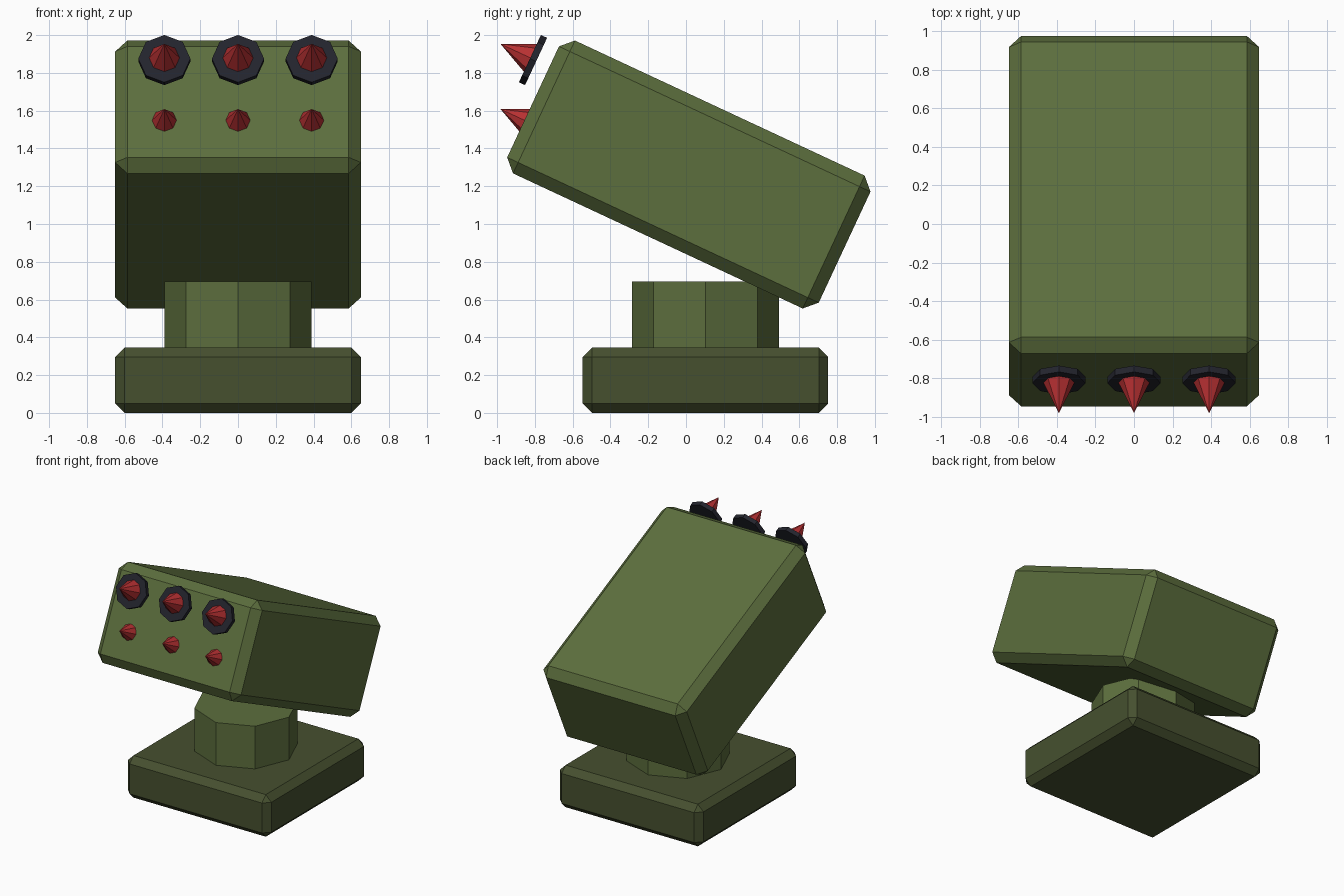
import bpy
import bmesh
from math import radians
from mathutils import Vector

if "Cube" in bpy.data.objects:
    bpy.data.objects.remove(bpy.data.objects["Cube"])

TILT = radians(25)                      # the launcher box leans nose up
AIM = radians(90) - TILT                # turns +z to the firing direction
FORWARD = Vector((0, -0.906, 0.423))


def material(name, rgb):
    """Flat material from 8-bit sRGB values."""
    linear = [((c / 255 + 0.055) / 1.055) ** 2.4 for c in rgb] + [1]
    mat = bpy.data.materials.new(name)
    mat.use_nodes = True
    mat.diffuse_color = linear
    bsdf = next(n for n in mat.node_tree.nodes if n.type == 'BSDF_PRINCIPLED')
    bsdf.inputs["Base Color"].default_value = linear
    return mat


def add_object(name, bm, mat, location, tilt):
    mesh = bpy.data.meshes.new(name)
    bm.to_mesh(mesh)
    bm.free()
    mesh.materials.append(mat)
    obj = bpy.data.objects.new(name, mesh)
    obj.location = location
    obj.rotation_euler.x = tilt
    bpy.context.collection.objects.link(obj)
    return obj


def chamfered_box(name, size, bevel, mat, location, tilt=0):
    bm = bmesh.new()
    bmesh.ops.create_cube(bm, size=1)
    bmesh.ops.scale(bm, vec=size, verts=bm.verts)
    obj = add_object(name, bm, mat, location, tilt)
    mod = obj.modifiers.new("chamfer", 'BEVEL')
    mod.width = bevel
    mod.segments = 1
    return obj


def octagon(name, bottom, top, height, mat, location, tilt=0):
    bm = bmesh.new()
    bmesh.ops.create_cone(bm, cap_ends=True, segments=8,
                          radius1=bottom, radius2=top, depth=height)
    return add_object(name, bm, mat, location, tilt)


olive = material("olive green", (92, 110, 61))
dark_olive = material("dark olive", (70, 80, 47))
charcoal = material("charcoal", (35, 36, 45))
red = material("warhead red", (182, 48, 50))

# Base, pedestal and tilted launcher box
chamfered_box("base", (1.3, 1.3, 0.345), 0.05, dark_olive, (0, 0.103, 0.1725))
octagon("pedestal", 0.39, 0.39, 0.37, olive, (0, 0.103, 0.51))
chamfered_box("launcher_box", (1.3, 1.82, 0.776), 0.064, olive,
              (0, 0.015, 1.262), -TILT)

# Two rows of three missiles, each a collar with a pointed tip
for row, z in (("upper", 1.868), ("lower", 1.523)):
    for side, x in (("right", -0.39), ("middle", 0), ("left", 0.39)):
        spot = Vector((x, -0.81, z))
        octagon(f"{row}_{side}_collar", 0.138, 0.138, 0.036, charcoal, spot, AIM)
        octagon(f"{row}_{side}_warhead", 0.088, 0, 0.19, red,
                spot + FORWARD * 0.095 + Vector((0, 0, 0.005)), AIM)
